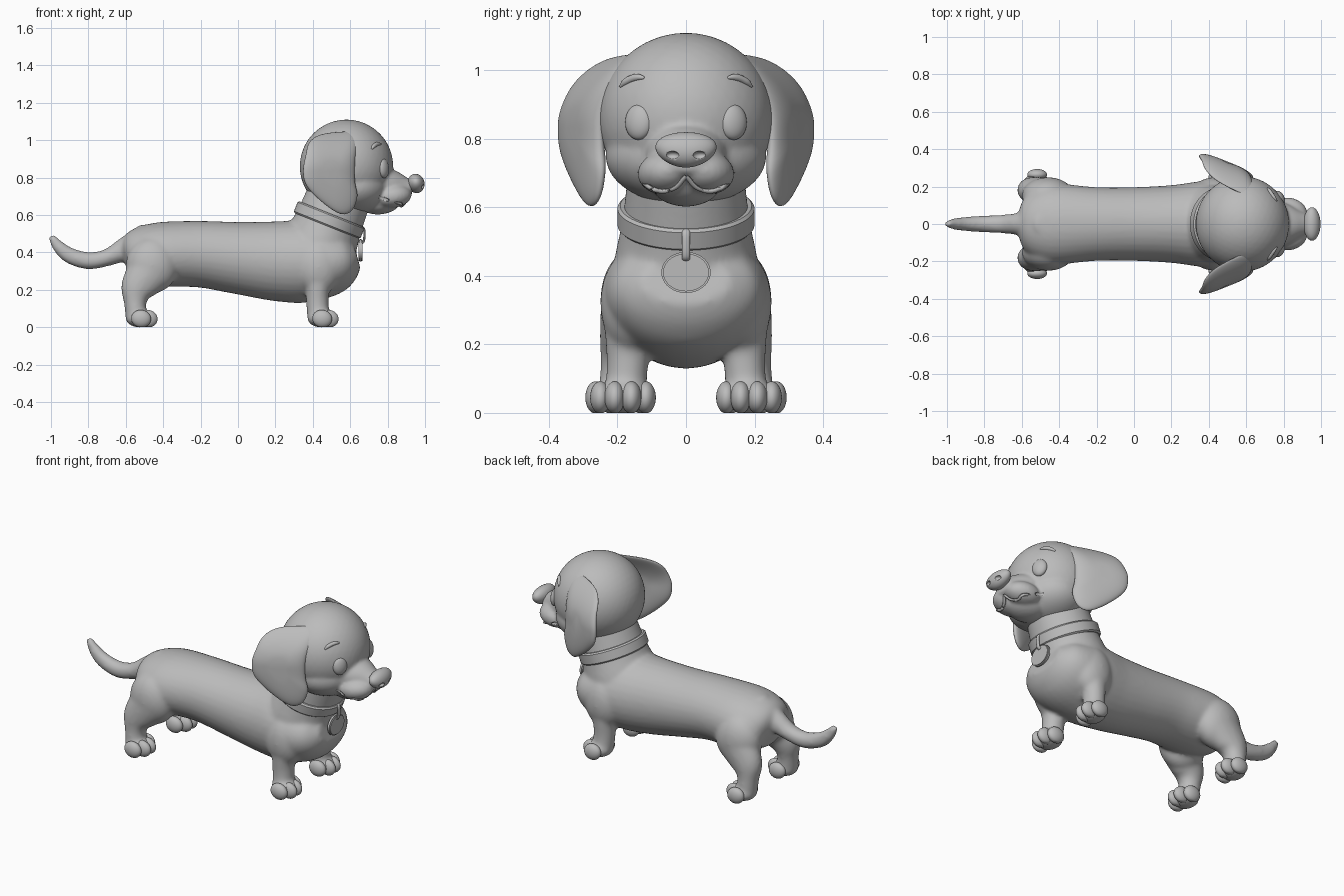
import bpy, bmesh, math
from mathutils import Vector, Matrix

if "Cube" in bpy.data.objects:
    bpy.data.objects.remove(bpy.data.objects["Cube"])

grey = bpy.data.materials.new("plain grey")
grey.use_nodes = True
colour = (0.5, 0.5, 0.5, 1)
grey.diffuse_color = colour
grey.node_tree.nodes["Principled BSDF"].inputs["Base Color"].default_value = colour


def finish(name, bm):
    bmesh.ops.recalc_face_normals(bm, faces=bm.faces)
    for f in bm.faces:
        f.smooth = True
    mesh = bpy.data.meshes.new(name)
    bm.to_mesh(mesh)
    bm.free()
    mesh.materials.append(grey)
    ob = bpy.data.objects.new(name, mesh)
    bpy.context.collection.objects.link(ob)
    return ob


def smooth_path(points, steps=6, closed=False):
    """Catmull-Rom curve through points of any dimension."""
    n, out = len(points), []
    pick = (lambda i: points[i % n]) if closed else (lambda i: points[max(0, min(n - 1, i))])
    for i in range(n if closed else n - 1):
        a, b, c, d = (Vector(pick(i + k)) for k in (-1, 0, 1, 2))
        for s in range(steps):
            t = s / steps
            out.append(b + (c - a) * t / 2 + (a - b * 2.5 + c * 2 - d / 2) * t * t
                       + (b * 3 - a - c * 3 + d) * t ** 3 / 2)
    return out if closed else out + [Vector(points[-1])]


def ball(bm, centre, radii, tilt=0.0, turn=0.0):
    m = (Matrix.Translation(centre) @ Matrix.Rotation(turn, 4, 'Z')
         @ Matrix.Rotation(tilt, 4, 'Y') @ Matrix.Diagonal((*radii, 1)))
    bmesh.ops.create_icosphere(bm, subdivisions=4, radius=1, matrix=m)


def tube(bm, sections, sides=32, steps=6):
    """Loft of elliptical rings: x, y, z, half width, half height."""
    path = smooth_path(sections, steps)
    rings = []
    for i, p in enumerate(path):
        tan = (path[min(i + 1, len(path) - 1)] - path[max(i - 1, 0)]).to_3d().normalized()
        side = Vector((0, 1, 0))
        if abs(tan.y) > 0.9:
            side = Vector((1, 0, 0))
        side = (side - tan * side.dot(tan)).normalized()
        up = tan.cross(side)
        angles = [math.tau * k / sides for k in range(sides)]
        rings.append([bm.verts.new(Vector(p[:3]) + side * p[3] * math.cos(a)
                                   + up * p[4] * math.sin(a)) for a in angles])
    for r, q in zip(rings, rings[1:]):
        for k in range(sides):
            bm.faces.new((r[k], r[k - 1], q[k - 1], q[k]))
    bm.faces.new(rings[0])
    bm.faces.new(rings[-1])


def blend(ob, voxel, rounds):
    """Fuse overlapping volumes into one soft skin."""
    m = ob.modifiers.new("fuse", 'REMESH')
    m.mode, m.voxel_size, m.use_smooth_shade = 'VOXEL', voxel, True
    s = ob.modifiers.new("soften", 'SMOOTH')
    s.factor, s.iterations = 0.5, rounds


def carve(ob, cutter):
    cutter.hide_render = True
    cutter.hide_viewport = True
    b = ob.modifiers.new("carve", 'BOOLEAN')
    b.operation, b.object, b.solver = 'DIFFERENCE', cutter, 'EXACT'


SIDES = (1, -1)

# torso, neck, tail and legs in one skin
bm = bmesh.new()
tube(bm, [(-.61, 0, .38, .07, .06), (-.58, 0, .385, .15, .12), (-.5, 0, .39, .2, .155),
          (-.4, 0, .39, .215, .173), (-.2, 0, .39, .197, .178), (0, 0, .37, .197, .193),
          (.2, 0, .353, .208, .213), (.35, 0, .35, .228, .22), (.48, 0, .35, .238, .19),
          (.58, 0, .37, .205, .14), (.635, 0, .385, .13, .07)])
tube(bm, [(.42, 0, .4, .215, .2), (.45, 0, .47, .205, .195),
          (.49, 0, .57, .185, .18), (.56, 0, .75, .165, .17)])
tube(bm, [(-.48, 0, .47, .09, .09), (-.6, 0, .418, .062, .065), (-.7, 0, .372, .05, .046),
          (-.8, 0, .355, .045, .046), (-.9, 0, .383, .038, .043),
          (-.96, 0, .432, .03, .034), (-1.0, 0, .488, .016, .018)])
for s in SIDES:
    # foreleg with shoulder
    ball(bm, (.43, s * .16, .32), (.12, .09, .15))
    tube(bm, [(.435, s * .165, .32, .08, .085), (.425, s * .168, .2, .067, .064),
              (.425, s * .172, .12, .06, .06), (.43, s * .178, .04, .065, .058)])
    ball(bm, (.445, s * .182, .048), (.075, .08, .05))
    # hind leg with thigh and hock
    ball(bm, (-.46, s * .15, .33), (.14, .1, .15))
    tube(bm, [(-.47, s * .165, .3, .085, .12), (-.535, s * .18, .21, .072, .094),
              (-.55, s * .19, .13, .06, .06), (-.54, s * .195, .04, .062, .06)])
    ball(bm, (-.525, s * .198, .046), (.075, .076, .048))
body = finish("body", bm)
blend(body, .01, 14)

# toes
for label, x, y in (("front", .485, .184), ("hind", -.483, .198)):
    for s in SIDES:
        bm = bmesh.new()
        for offset, back in ((-.066, .035), (-.024, 0), (.024, 0), (.066, .035)):
            ball(bm, (x - back, s * y + offset, .045), (.053, .03, .047), .15)
        for v in bm.verts:
            v.co.z = max(v.co.z, 0)
        finish(f"{label}_toes_{'left' if s > 0 else 'right'}", bm)

# head with muzzle and chin
bm = bmesh.new()
ball(bm, (.58, 0, .86), (.25, .255, .25))
ball(bm, (.62, 0, .75), (.19, .235, .145))
ball(bm, (.76, 0, .665), (.11, .1, .062), -.1)
tube(bm, [(.66, 0, .77, .15, .13), (.8, 0, .755, .115, .095),
          (.88, 0, .745, .075, .068), (.93, 0, .745, .05, .04)])
for s in SIDES:
    ball(bm, (.83, s * .062, .7), (.1, .078, .062), -.12, s * -.25)
head = finish("head", bm)
blend(head, .009, 8)

# points on the face found by looking along x
bpy.context.view_layer.update()
face = head.evaluated_get(bpy.context.evaluated_depsgraph_get())


def on_face(y, z):
    hit, place, normal, _ = face.ray_cast(Vector((2, y, z)), Vector((-1, 0, 0)))
    return place if hit else Vector((.75, y, z))


# smiling mouth groove
half = [(.004, .688), (.03, .66), (.07, .648), (.11, .662), (.14, .695)]
smile = [(-y, z) for y, z in reversed(half)] + half
bm = bmesh.new()
tube(bm, [(*on_face(y, z), .008, .008) for y, z in smile], 10, 5)
groove = finish("mouth_groove_cutter", bm)

# eyes and brows
for s in SIDES:
    tag = "left" if s > 0 else "right"
    bm = bmesh.new()
    ball(bm, on_face(s * .137, .85) - Vector((.012, 0, 0)), (.027, .043, .053), -.1, s * .45)
    finish(f"eye_{tag}", bm)
    bm = bmesh.new()
    brow = [(.122, .978, .004), (.14, .98, .01), (.16, .975, .011), (.178, .965, .01), (.192, .952, .004)]
    tube(bm, [(*on_face(s * y, z), r, r) for y, z, r in brow], 12, 5)
    finish(f"brow_{tag}", bm)
carve(head, groove)

# nose with nostrils
bm = bmesh.new()
ball(bm, (.952, 0, .768), (.045, .09, .052), -.25)
for v in bm.verts:
    v.co.y *= 1 + (v.co.z - .775) * 3
nose = finish("nose", bm)
bm = bmesh.new()
for s in SIDES:
    ball(bm, (.993, s * .04, .752), (.016, .02, .012), 0, s * .4)
carve(nose, finish("nostril_cutter", bm))

# floppy ears: cushioned outline wrapped around the head
outline = [(.38, .985), (.43, 1.025), (.52, 1.042), (.61, 1.04), (.635, .99), (.625, .88),
           (.625, .78), (.638, .7), (.61, .625), (.55, .605), (.46, .66), (.37, .75),
           (.348, .83), (.362, .92)]
rim = smooth_path(outline, 4, True)
centre = Vector((.5, .83))
for s in SIDES:
    bm = bmesh.new()
    loops = []
    for k in range(1, 24):
        a = math.pi * k / 24
        loop = []
        for p in rim:
            x, z = centre + (p - centre) * math.sin(a) ** .6
            y = .25 + .4 * (.63 - x) - 2.5 * max(0, z - .84) ** 2 + .032 * math.cos(a)
            loop.append(bm.verts.new((x, s * y, z)))
        loops.append(loop)
    for r, q in zip(loops, loops[1:]):
        for k in range(len(rim)):
            bm.faces.new((r[k], r[k - 1], q[k - 1], q[k]))
    bm.faces.new(loops[0])
    bm.faces.new(loops[-1])
    finish(f"ear_{'left' if s > 0 else 'right'}", bm)

# collar band: rounded rectangle swept round the neck
lean = Matrix.Translation((.487, 0, .573)) @ Matrix.Rotation(.38, 4, 'Y')
section = [(-.02, -.034), (.006, -.034), (.014, -.026), (.014, .026), (.006, .034), (-.02, .034)]
bm = bmesh.new()
loops = []
for k in range(64):
    c, d = math.cos(math.tau * k / 64), math.sin(math.tau * k / 64)
    loops.append([bm.verts.new(lean @ Vector(((.178 + r) * c, (.186 + r) * d, h))) for r, h in section])
for k in range(64):
    for j in range(len(section)):
        bm.faces.new((loops[k][j], loops[k][j - 1], loops[k - 1][j - 1], loops[k - 1][j]))
collar = finish("collar", bm)

# tag disc and its hanging loop
bm = bmesh.new()
bmesh.ops.create_cone(bm, cap_ends=True, segments=48, radius1=1, radius2=1, depth=.02,
                      matrix=Matrix.Translation((.655, 0, .41)) @ Matrix.Rotation(math.pi / 2, 4, 'Y')
                      @ Matrix.Diagonal((.06, .072, 1, 1)))
bmesh.ops.bevel(bm, geom=[e for e in bm.edges if len(e.link_faces) == 2 and e.calc_face_angle() > 1],
                offset=.005, segments=2, affect='EDGES')
disc = finish("tag", bm)
bm = bmesh.new()
tube(bm, [(.645, 0, .535, .012, .006), (.672, 0, .528, .012, .006), (.676, 0, .49, .012, .006),
          (.67, 0, .455, .012, .006), (.65, 0, .445, .012, .006)], 12)
finish("tag_loop", bm)

# crisp rims on the flat-sided pieces
for ob in (collar, disc):
    bpy.ops.object.select_all(action='DESELECT')
    ob.select_set(True)
    bpy.context.view_layer.objects.active = ob
    bpy.ops.object.shade_smooth_by_angle(angle=math.radians(40))
